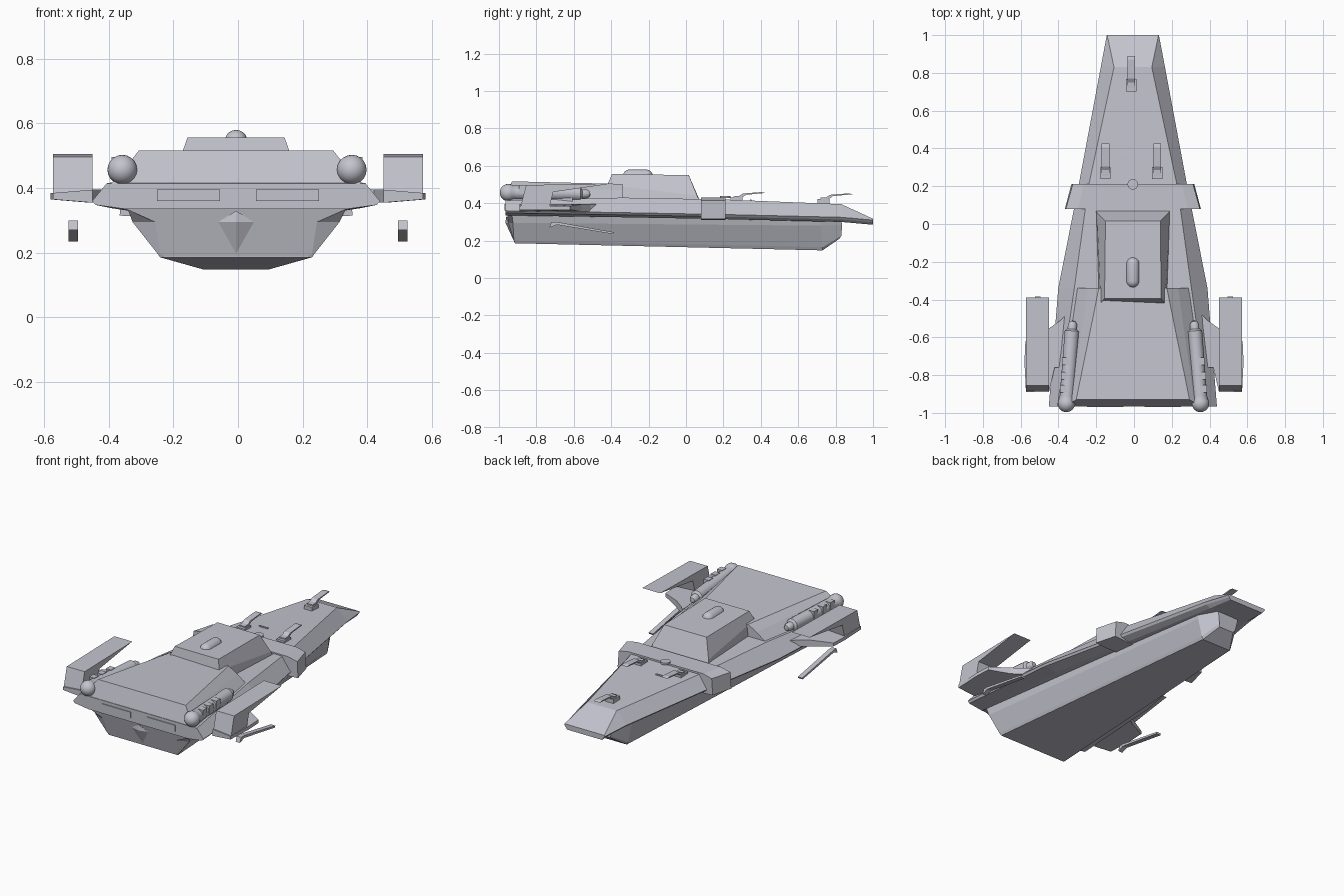
import bpy, bmesh, math
from mathutils import Vector

cube = bpy.data.objects.get("Cube")
if cube:
    bpy.data.objects.remove(cube, do_unlink=True)

CX = -0.006  # centreline of the hull

grey = bpy.data.materials.new("hull grey")
grey.use_nodes = True
grey.diffuse_color = (0.55, 0.55, 0.62, 1)
grey.node_tree.nodes["Principled BSDF"].inputs["Base Color"].default_value = grey.diffuse_color


def finish(name, bm):
    bmesh.ops.remove_doubles(bm, verts=bm.verts, dist=1e-5)
    bmesh.ops.recalc_face_normals(bm, faces=bm.faces)
    mesh = bpy.data.meshes.new(name)
    bm.to_mesh(mesh)
    bm.free()
    mesh.materials.append(grey)
    obj = bpy.data.objects.new(name, mesh)
    bpy.context.collection.objects.link(obj)
    return obj


def loft(name, sections):
    """Skin half sections of (x, y, z), mirrored about the centreline."""
    bm = bmesh.new()
    rings = []
    for half in sections:
        ring = list(half) + [(-x, y, z) for x, y, z in reversed(half)]
        rings.append([bm.verts.new((x + CX, y, z)) for x, y, z in ring])
    n = len(rings[0])
    for a, b in zip(rings, rings[1:]):
        for i in range(n):
            j = (i + 1) % n
            bm.faces.new((a[i], a[j], b[j], b[i]))
    bm.faces.new(rings[0])
    bm.faces.new(rings[-1])
    return finish(name, bm)


def prism(name, points, axis, lo, hi):
    """Extrude a flat outline along x (points are y, z) or z (points are x, y)."""
    bm = bmesh.new()
    place = (lambda a, b, t: (t, a, b)) if axis == "x" else (lambda a, b, t: (a, b, t))
    low = [bm.verts.new(place(a, b, lo)) for a, b in points]
    high = [bm.verts.new(place(a, b, hi)) for a, b in points]
    bm.faces.new(low)
    bm.faces.new(high)
    for i in range(len(points)):
        j = (i + 1) % len(points)
        bm.faces.new((low[i], low[j], high[j], high[i]))
    return finish(name, bm)


def box(name, centre, size):
    x, y, z = centre
    w, d, h = (s / 2 for s in size)
    return prism(name, [(y - d, z - h), (y + d, z - h), (y + d, z + h), (y - d, z + h)], "x", x - w, x + w)


def lathe(name, profile, start, end, steps=20):
    """Spin (radius, distance) points around the line from start to end."""
    bm = bmesh.new()
    verts = [bm.verts.new((r, 0, d)) for r, d in profile]
    edges = [bm.edges.new(pair) for pair in zip(verts, verts[1:])]
    bmesh.ops.spin(bm, geom=verts + edges, cent=(0, 0, 0), axis=(0, 0, 1),
                   angle=math.tau, steps=steps, use_duplicate=False)
    aim = (Vector(end) - Vector(start)).to_track_quat("Z", "Y")
    bmesh.ops.rotate(bm, verts=bm.verts, cent=(0, 0, 0), matrix=aim.to_matrix())
    bmesh.ops.translate(bm, verts=bm.verts, vec=start)
    obj = finish(name, bm)
    bpy.ops.object.select_all(action="DESELECT")
    obj.select_set(True)
    bpy.context.view_layer.objects.active = obj
    bpy.ops.object.shade_smooth_by_angle(angle=math.radians(40))
    return obj


# Upper hull: deck edge, chine, rim and underside at each station
upper = []
for y, deck_w, deck_z, rim_w, rim_z, under_w in [
        (-0.965, 0.40, 0.415, 0.445, 0.36, 0.34), (-0.34, 0.31, 0.43, 0.395, 0.35, 0.30),
        (0.2, 0.235, 0.42, 0.288, 0.34, 0.23), (0.83, 0.10, 0.395, 0.17, 0.325, 0.13),
        (1.0, 0.136, 0.317, 0.138, 0.31, 0.12)]:
    upper.append([(deck_w, y, deck_z), (rim_w, y, rim_z), (rim_w - 0.01, y, rim_z - 0.012),
                  (under_w, y, rim_z - 0.025)])
loft("upper_hull", upper)

# Lower hull with raked stern and tapered bow
loft("lower_hull", [
    [(0.34, -0.955, 0.335), (0.25, -0.95, 0.295), (0.235, -0.92, 0.197), (0.22, -0.915, 0.188)],
    [(0.335, -0.93, 0.335), (0.32, -0.925, 0.295), (0.245, -0.92, 0.2), (0.235, -0.915, 0.186)],
    [(0.13, 0.72, 0.31), (0.128, 0.72, 0.28), (0.108, 0.73, 0.165), (0.10, 0.73, 0.148)],
    [(0.075, 0.83, 0.31), (0.07, 0.835, 0.28), (0.06, 0.83, 0.225), (0.05, 0.82, 0.21)]])

# Stern keel wedge
bm = bmesh.new()
for v in [(0, -0.962, 0.33), (0.055, -0.95, 0.295), (-0.055, -0.95, 0.295),
          (0, -0.965, 0.295), (0, -0.92, 0.198), (0, -0.90, 0.29)]:
    bm.verts.new((v[0] + CX, v[1], v[2]))
bmesh.ops.convex_hull(bm, input=bm.verts)
finish("stern_wedge", bm)

# Raised rear deck
loft("rear_deck", [
    [(0.35, -0.965, 0.40), (0.385, -0.965, 0.415), (0.325, -0.945, 0.485), (0.30, -0.93, 0.517)][::-1],
    [(0.28, -0.34, 0.40), (0.30, -0.34, 0.425), (0.24, -0.34, 0.47), (0.18, -0.34, 0.503)][::-1]])

# Bridge block
loft("bridge", [
    [(0.15, -0.395, 0.557), (0.17, -0.42, 0.50), (0.18, -0.42, 0.42)],
    [(0.145, 0.015, 0.55), (0.19, 0.06, 0.44), (0.197, 0.075, 0.41)]])

# Rounded dome on the bridge roof
arc = [(0.035 * math.sin(t), -0.035 * math.cos(t)) for t in (i * math.pi / 12 for i in range(7))]
lathe("roof_capsule", arc + [(r, 0.09 - d) for r, d in reversed(arc)],
      (CX, -0.302, 0.545), (CX, 0, 0.545))

# Collar wrapped around the hull
loft("collar", [
    [(0.29, 0.08, 0.43), (0.355, 0.08, 0.415), (0.36, 0.08, 0.315), (0.27, 0.08, 0.31)],
    [(0.26, 0.212, 0.43), (0.318, 0.212, 0.415), (0.325, 0.212, 0.315), (0.24, 0.212, 0.31)]])
lathe("collar_eye", [(0, 0), (0.028, 0), (0.028, 0.012), (0, 0.012)],
      (CX, 0.21, 0.427), (CX, 0.21, 1))


def cleat(name, x, y, z):
    """Foot block with a slender raised blade pointing to the bow."""
    box(name + "_foot", (x, y + 0.035, z), (0.055, 0.065, 0.03))
    prism(name + "_blade", [(y + 0.02, z + 0.01), (y + 0.06, z + 0.012), (y + 0.085, z + 0.03),
                            (y + 0.19, z + 0.04), (y + 0.17, z + 0.045), (y + 0.07, z + 0.037),
                            (y + 0.05, z + 0.024), (y + 0.02, z + 0.022)], "x", x - 0.02, x + 0.02)


cleat("bow_cleat", CX - 0.008, 0.70, 0.408)
box("deck_plate", (CX - 0.06, 0.345, 0.417), (0.06, 0.008, 0.008))

for side, label in ((1, "left"), (-1, "right")):
    cleat(label + "_deck_cleat", CX - 0.008 + side * 0.137, 0.235, 0.415)

    # Stern slot cover
    lo, hi = sorted((side * 0.055, side * 0.25))
    prism(label + "_stern_slot", [(-0.97, 0.36), (-0.96, 0.36), (-0.96, 0.396), (-0.97, 0.396)], "x", lo, hi)

    # Side tube with a ball at the stern and a narrow nose
    ball = [(0.046 * math.sin(t), -0.046 * math.cos(t)) for t in (i * math.pi / 12 for i in range(9))]
    nose = [(0.038, 0.385), (0.024, 0.395), (0.024, 0.42), (0.015, 0.436), (0, 0.44)]
    start = Vector((CX * 0.5 + side * 0.355, -0.95, 0.457))
    end = Vector((CX * 0.5 + side * 0.322, -0.52, 0.45))
    lathe(label + "_tube", ball + [(0.038, 0.04)] + nose, start, end)
    for t in (0.18, 0.34, 0.52):
        p = start.lerp(end, t)
        box(label + "_tube_clamp", (p.x + side * 0.022, p.y, p.z + 0.018), (0.035, 0.04, 0.045))
    mid = start.lerp(end, 0.45)
    box(label + "_tube_saddle", (mid.x, mid.y, 0.42), (0.04, 0.3, 0.05))

    # Winglet: thin shelf, hooked vane above and hanging rod below
    shelf = [(0.36, -0.48), (0.39, -0.51), (0.46, -0.56), (0.575, -0.62), (0.58, -0.73),
             (0.572, -0.89), (0.45, -0.89), (0.42, -0.76), (0.38, -0.76)]
    wing = prism(label + "_wing_shelf", [(side * x, y) for x, y in shelf], "z", 0.355, 0.395)
    for v in wing.data.vertices:
        if abs(v.co.x) > 0.56:
            v.co.z = 0.385 if v.co.z > 0.37 else 0.365
    lo, hi = sorted((side * 0.45, side * 0.572))
    prism(label + "_wing_vane", [(-0.885, 0.38), (-0.855, 0.497), (-0.39, 0.506),
                                 (-0.71, 0.46), (-0.73, 0.38)], "x", lo, hi)
    lo, hi = sorted((side * 0.495, side * 0.525))
    prism(label + "_hanging_rod", [(-0.73, 0.27), (-0.72, 0.30), (-0.69, 0.30), (-0.385, 0.245),
                                   (-0.39, 0.235), (-0.69, 0.285)], "x", lo, hi)
